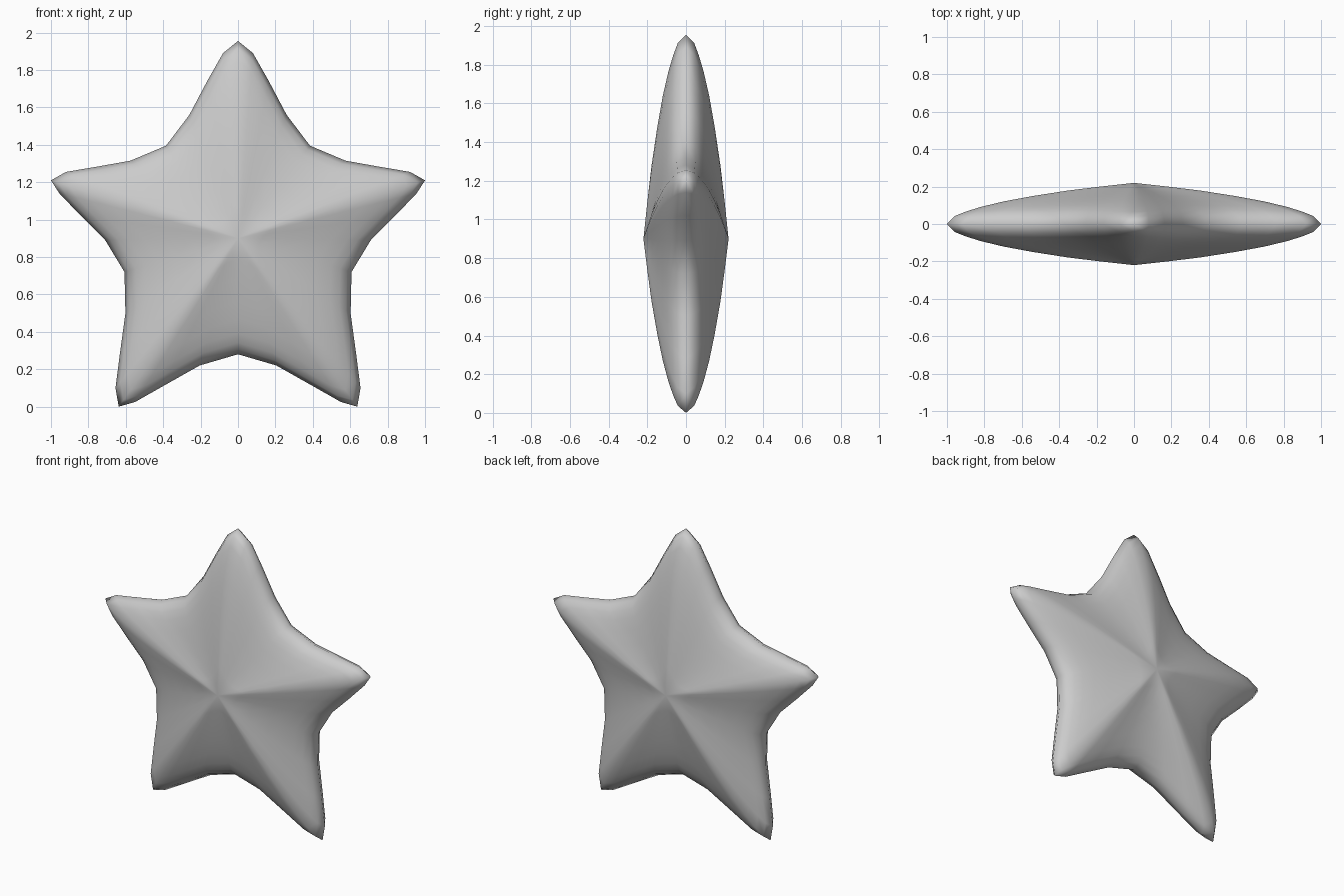
import bpy, bmesh
from math import hypot

if "Cube" in bpy.data.objects:
    bpy.data.objects.remove(bpy.data.objects["Cube"])

CENTRE_Z = 0.9

# Right half of the star outline (x, z), top tip to bottom notch
half = [(0, 1.955), (0.08, 1.89), (0.165, 1.74), (0.26, 1.56), (0.385, 1.395),
        (0.575, 1.315), (0.76, 1.282), (0.92, 1.255), (1.0, 1.21), (0.955, 1.14),
        (0.84, 1.02), (0.71, 0.89), (0.607, 0.72), (0.602, 0.5), (0.632, 0.28),
        (0.655, 0.1), (0.638, 0.0), (0.55, 0.025), (0.4, 0.11), (0.205, 0.22), (0, 0.28)]
outline = half + [(-x, z) for x, z in half[-2:0:-1]]

# Rings: (fraction of radius, half thickness on arm ridge, half thickness at notch)
rings = [(0.18, 0.2, 0.198), (0.36, 0.178, 0.174), (0.55, 0.148, 0.147),
         (0.7, 0.12, 0.123), (0.82, 0.091, 0.1), (0.9, 0.066, 0.078),
         (0.96, 0.042, 0.05)]


def thickness(x, z, ridge, notch):
    t = (hypot(x, z - CENTRE_Z) - 0.62) / 0.43
    t = min(max(t, 0), 1)
    return notch + (ridge - notch) * t


# Puffed star body: shared rim, mirrored front and back shells
bm = bmesh.new()
n = len(outline)
rim = [bm.verts.new((x, 0, z)) for x, z in outline]
for side in (-1, 1):
    outer = rim
    for s, ridge, notch in reversed(rings):
        inner = [bm.verts.new((x * s, side * thickness(x, z, ridge, notch),
                               CENTRE_Z + (z - CENTRE_Z) * s)) for x, z in outline]
        for i in range(n):
            j = (i + 1) % n
            bm.faces.new((outer[i], outer[j], inner[j], inner[i]))
        outer = inner
    pole = bm.verts.new((0, side * 0.22, CENTRE_Z))
    for i in range(n):
        bm.faces.new((outer[i], outer[(i + 1) % n], pole))
bmesh.ops.recalc_face_normals(bm, faces=bm.faces)
for f in bm.faces:
    f.smooth = True

mesh = bpy.data.meshes.new("star")
bm.to_mesh(mesh)
bm.free()
star = bpy.data.objects.new("star", mesh)
bpy.context.collection.objects.link(star)
